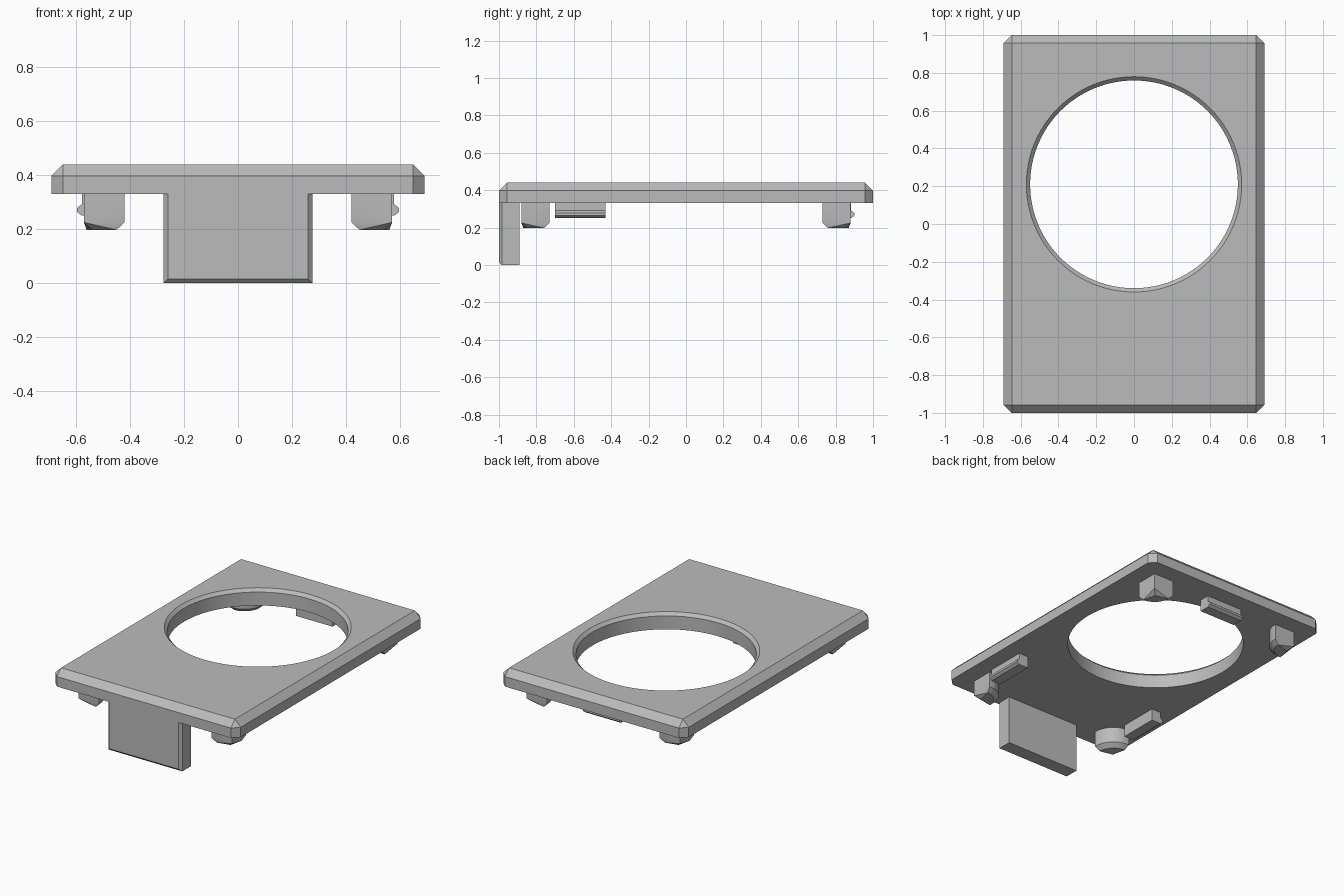
import bpy, bmesh, math

old = bpy.data.objects.get("Cube")
if old:
    bpy.data.objects.remove(old, do_unlink=True)

grey = bpy.data.materials.new("light_grey_plastic")
grey.use_nodes = True
colour = (0.5, 0.5, 0.5, 1)
grey.diffuse_color = colour
grey.node_tree.nodes["Principled BSDF"].inputs["Base Color"].default_value = colour

UNDER = 0.33      # underside of the plate
TOP = 0.44
HOLE_Y = 0.21


def hull(name, points):
    """Closed convex solid wrapped around the given points."""
    bm = bmesh.new()
    for p in points:
        bm.verts.new(p)
    bmesh.ops.convex_hull(bm, input=bm.verts)
    bmesh.ops.dissolve_limit(bm, angle_limit=0.01, verts=bm.verts, edges=bm.edges)
    bmesh.ops.recalc_face_normals(bm, faces=bm.faces)
    mesh = bpy.data.meshes.new(name)
    bm.to_mesh(mesh)
    bm.free()
    mesh.materials.append(grey)
    obj = bpy.data.objects.new(name, mesh)
    bpy.context.collection.objects.link(obj)
    return obj


def smooth(obj):
    bpy.ops.object.select_all(action='DESELECT')
    obj.select_set(True)
    bpy.context.view_layer.objects.active = obj
    bpy.ops.object.shade_smooth_by_angle(angle=math.radians(25))


def ring(radius, z, count=96):
    steps = [2 * math.pi * i / count for i in range(count)]
    return [(radius * math.cos(a), HOLE_Y + radius * math.sin(a), z) for a in steps]


# Plate with chamfered rim and corners
W, L, C = 0.69, 1.0, 0.043
signs = [(sx, sy) for sx in (-1, 1) for sy in (-1, 1)]
points = []
for sx, sy in signs:
    for z in (UNDER, TOP - C):
        points += [(sx * W, sy * (L - C), z), (sx * (W - C), sy * L, z)]
    points.append((sx * (W - C), sy * (L - C), TOP))
plate = hull("cover_plate", points)

# Round opening with a chamfered upper edge
bore = hull("bore_cutter", ring(0.55, UNDER - 0.1) + ring(0.55, TOP + 0.1))
flare = hull("flare_cutter", ring(0.55, TOP - 0.02) + ring(0.59, TOP + 0.02))
bpy.context.view_layer.objects.active = plate
for cutter in (bore, flare):
    cutter.hide_render = True
    mod = plate.modifiers.new("opening", 'BOOLEAN')
    mod.operation = 'DIFFERENCE'
    mod.solver = 'EXACT'
    mod.object = cutter
    bpy.ops.object.modifier_apply(modifier=mod.name)
    bpy.data.objects.remove(cutter, do_unlink=True)
smooth(plate)

# Front tab hanging below the plate
T, E = 0.275, 0.016
points = []
for s in (-1, 1):
    for z in (E, UNDER):
        points += [(s * (T - E), -L, z), (s * T, E - L, z)]
    points += [(s * T, E - L, 0), (s * T, -0.89, 0), (s * T, -0.89, UNDER)]
hull("front_tab", points)


# Locating posts: square outside, rounded on the inner corner
def post_ring(sx, sy, inset, z):
    x0, x1 = 0.42 + inset, 0.57 - inset
    y0, y1 = 0.73 + inset, 0.88 - inset
    r = 0.14 - inset
    pts = [(x1, y1), (x0, y1), (x1, y0)]
    for i in range(13):
        a = math.pi + math.pi / 2 * i / 12
        pts.append((x0 + r + r * math.cos(a), y0 + r + r * math.sin(a)))
    return [(sx * x, sy * y, z) for x, y in pts]


for sx, sy in signs:
    name = ("back" if sy > 0 else "front") + ("_left" if sx > 0 else "_right") + "_post"
    post = hull(name, post_ring(sx, sy, 0, UNDER) + post_ring(sx, sy, 0, 0.225)
                + post_ring(sx, sy, 0.03, 0.197))
    smooth(post)


# Snap clips: a bar with a ridge on its outer side
def clip(name, place):
    bar = [(0, UNDER), (0.07, UNDER), (0, 0.25), (0.07, 0.25)]
    ridge = [(0.07, 0.292), (0.088, 0.278), (0.088, 0.264), (0.07, 0.25)]
    ridge.append((0.05, 0.27))
    for part, profile in (("bar", bar), ("ridge", ridge)):
        hull(f"{name}_{part}", [place(d, t, z) for d, z in profile
                                for t in (-0.135, 0.135)])


clip("left_clip", lambda d, t, z: (0.508 + d, t - 0.565, z))
clip("right_clip", lambda d, t, z: (-0.508 - d, t - 0.565, z))
clip("back_clip", lambda d, t, z: (t, 0.812 + d, z))
